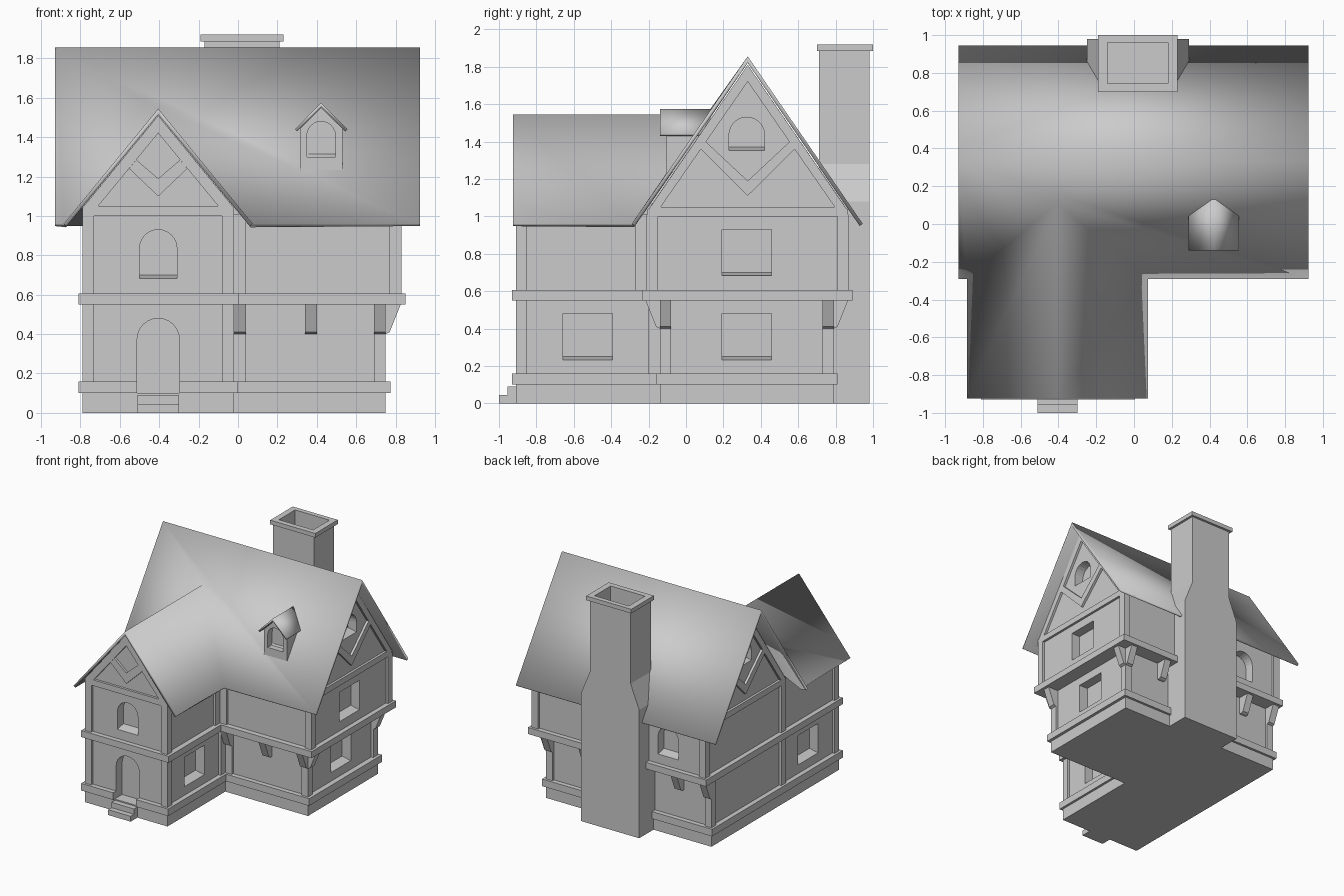
import bpy, bmesh
from math import sin, cos, pi

cube = bpy.data.objects.get("Cube")
if cube:
    bpy.data.objects.remove(cube, do_unlink=True)

grey = bpy.data.materials.new("plain_grey")
grey.use_nodes = True
grey.diffuse_color = (0.6, 0.6, 0.6, 1)
grey.node_tree.nodes["Principled BSDF"].inputs["Base Color"].default_value = (0.6, 0.6, 0.6, 1)


def make(name, bm):
    mesh = bpy.data.meshes.new(name)
    bm.to_mesh(mesh)
    bm.free()
    ob = bpy.data.objects.new(name, mesh)
    bpy.context.collection.objects.link(ob)
    mesh.materials.append(grey)
    return ob


def place(axis, p, d):
    return {"x": (d, p[0], p[1]), "y": (p[0], d, p[1]), "z": (p[0], p[1], d)}[axis]


def prism(name, pts, axis, lo, hi):
    """Extrude a 2D outline along an axis."""
    bm = bmesh.new()
    a = [bm.verts.new(place(axis, p, lo)) for p in pts]
    b = [bm.verts.new(place(axis, p, hi)) for p in pts]
    bm.faces.new(a)
    bm.faces.new(b)
    for i in range(len(pts)):
        j = (i + 1) % len(pts)
        bm.faces.new((a[i], a[j], b[j], b[i]))
    bmesh.ops.recalc_face_normals(bm, faces=bm.faces)
    return make(name, bm)


def box(name, x0, x1, y0, y1, z0, z1):
    return prism(name, [(x0, y0), (x1, y0), (x1, y1), (x0, y1)], "z", z0, z1)


def cut(ob, cutter):
    m = ob.modifiers.new("opening", "BOOLEAN")
    m.operation, m.solver, m.object = "DIFFERENCE", "EXACT", cutter
    bpy.ops.object.select_all(action="DESELECT")
    bpy.context.view_layer.objects.active = ob
    ob.select_set(True)
    bpy.ops.object.modifier_apply(modifier=m.name)


def opening(walls, axis, face, inward, c, w, z0, z1, arched, sill=0.03, depth=0.08):
    """Cut a window or door recess, with a sloping sill, into the walls."""
    if arched:
        top = [(c + w * cos(t * pi / 12), z1 - w + w * sin(t * pi / 12)) for t in range(13)]
    else:
        top = [(c + w, z1), (c - w, z1)]
    back = face + inward * depth
    cutter = prism("opening_cutter", [(c - w, z0), (c + w, z0)] + top, axis, face - inward * 0.06, back)
    k = "xyz".index(axis)
    for v in cutter.data.vertices:
        if abs(v.co.z - z0) < 1e-4 and abs(v.co[k] - back) < 1e-4:
            v.co.z += sill
    for wall in walls:
        cut(wall, cutter)
    bpy.data.objects.remove(cutter, do_unlink=True)


def ell(x0, xw, x1, y0, ym, y1):
    return [(x0, y0), (xw, y0), (xw, ym), (x1, ym), (x1, y1), (x0, y1)]


def house(c, half, apex, slope, z0):
    e = apex - half * slope
    return [(c - half, z0), (c + half, z0), (c + half, e), (c, apex), (c - half, e)]


# Plinth, ledges and walls
prism("plinth", ell(-.79, -.02, .75, -.91, -.14, .79), "z", 0, .1)
low_ledge = prism("lower_ledge", ell(-.81, 0, .775, -.93, -.16, .81), "z", .1, .16)
prism("middle_ledge", ell(-.81, .005, .85, -.93, -.235, .89), "z", .55, .605)
lower = prism("lower_walls", ell(-.77, -.04, .73, -.89, -.12, .77), "z", .08, .58)
MAIN, WING = .33, -.405
upper = prism("upper_main_walls", house(MAIN, .52, 1.81, 1.455, .58), "x", -.77, .81)
wing = prism("upper_wing_walls", house(WING, .365, 1.51, 1.22, .58), "y", -.89, .1)

# Door and windows
opening([lower, low_ledge], "y", -.89, 1, WING, .107, .09, .48, True, 0)
opening([wing], "y", -.89, 1, WING, .095, .67, .93, True)
opening([upper], "y", .85, -1, -.43, .095, .67, .93, True)
opening([upper], "x", .81, -1, .325, .133, .67, .93, False)
opening([lower], "x", .73, -1, .325, .133, .22, .48, False)
opening([lower], "x", -.04, -1, -.525, .133, .22, .48, False)
opening([lower], "x", -.77, 1, -.525, .133, .22, .48, False)
for face, inward in ((.81, -1), (-.77, 1)):
    opening([upper], "x", face, inward, .325, .095, 1.34, 1.53, True)

# Door steps
box("lower_step", -.51, -.30, -1, -.9, 0, .045)
box("upper_step", -.51, -.30, -.955, -.8, 0, .09)

# Corner posts, given by their low x and low y
P = .06
for x, y in ((-.79, -.91), (-.08, -.91), (-.08, -.2), (-.02, -.14), (.69, -.14),
             (.69, .73), (-.79, .73), (-.79, -.2)):
    box("lower_post", x, x + P, y, y + P, .15, .56)
for x, y in ((-.79, -.91), (-.08, -.91), (-.08, -.27), (-.02, -.21), (.77, -.21),
             (.77, .81), (-.79, .81), (-.79, -.2)):
    box("upper_post", x, x + P, y, y + P, .6, 1.01)

# Brackets under the overhanging storey
SHAPE = [(0, .56), (.08, .56), (.02, .41), (0, .4), (-.03, .4), (-.03, .56)]
for x in (-.02, .34, .69):
    prism("front_bracket", [(-.14 - d, z) for d, z in SHAPE], "x", x, x + P)
for x in (-.79, -.52, .34, .69):
    prism("back_bracket", [(.79 + d, z) for d, z in SHAPE], "x", x, x + P)
for y in (-.14, .73):
    prism("side_bracket", [(.75 + d, z) for d, z in SHAPE], "y", y, y + P)


# Gable timbers: tie beam, rakes and V braces
def gable(axis, lo, hi, c, half, eave, apex, in_half, in_apex, brace):
    prism("tie_beam", [(c - half, 1), (c + half, 1), (c + half, 1.05 - .01), (c + in_half, 1.05),
                       (c - in_half, 1.05), (c - half, 1.05 - .01)], axis, lo, hi)
    rake = [(0, in_apex), (0, apex), (half, eave), (half, 1), (in_half, 1.05)]
    for s in (-1, 1):
        prism("gable_rake", [(c + s * u, z) for u, z in rake], axis, lo, hi)
        prism("gable_brace", [(c + s * u, z) for u, z in brace], axis, lo, hi)


main_brace = [(0, 1.19), (.225, 1.40), (.252, 1.36), (0, 1.11)]
wing_brace = [(0, 1.19), (.111, 1.285), (.148, 1.24), (0, 1.10)]
for lo, hi in ((.8, .83), (-.79, -.76)):
    gable("x", lo, hi, MAIN, .535, 1.03, 1.81, .465, 1.72, main_brace)
gable("y", -.91, -.88, WING, .385, 1.04, 1.51, .305, 1.42, wing_brace)


# Roofs: smooth thin shells
def shell(name, verts, faces, thickness):
    bm = bmesh.new()
    vs = [bm.verts.new(v) for v in verts]
    for f in faces:
        bm.faces.new([vs[i] for i in f]).smooth = True
    ob = make(name, bm)
    m = ob.modifiers.new("thickness", "SOLIDIFY")
    m.thickness, m.offset, m.use_even_offset = thickness, -1, True
    return ob


E, R = .96, 1.855
shell("roof", [(-.93, -.29, E), (-.885, -.29, E), (WING, .11, 1.545), (.075, -.29, E),
               (.925, -.29, E), (.925, MAIN, R), (-.93, MAIN, R), (-.93, .945, E), (.925, .945, E),
               (-.885, -.925, E), (WING, -.925, 1.545), (.075, -.925, E)],
      [(0, 1, 2, 3, 4, 5, 6), (6, 5, 8, 7), (9, 10, 2, 1), (10, 11, 3, 2)], .02)

# Dormer
DC = .422
dormer = prism("dormer_walls", house(DC, .108, 1.55, 1, 1.232), "y", -.105, .1)
opening([dormer], "y", -.105, 1, DC, .072, 1.30, 1.48, True, 0, .06)
shell("dormer_roof", [(DC - .133, -.14, 1.44), (DC, -.14, 1.575), (DC + .133, -.14, 1.44),
                      (DC - .133, .13, 1.44), (DC, .13, 1.575), (DC + .133, .13, 1.44)],
      [(0, 1, 4, 3), (1, 2, 5, 4)], .015)

# Chimney with hollow cap
chimney = prism("chimney", [(-.25, 0), (.29, 0), (.29, 1.08), (.21, 1.28), (.21, 1.89),
                            (-.17, 1.89), (-.17, 1.28), (-.25, 1.08)], "y", .71, .98)
cap = box("chimney_cap", -.19, .23, .7, 1, 1.885, 1.92)
flue = box("flue_cutter", -.14, .18, .745, .96, 1.78, 2)
cut(chimney, flue)
cut(cap, flue)
bpy.data.objects.remove(flue, do_unlink=True)
